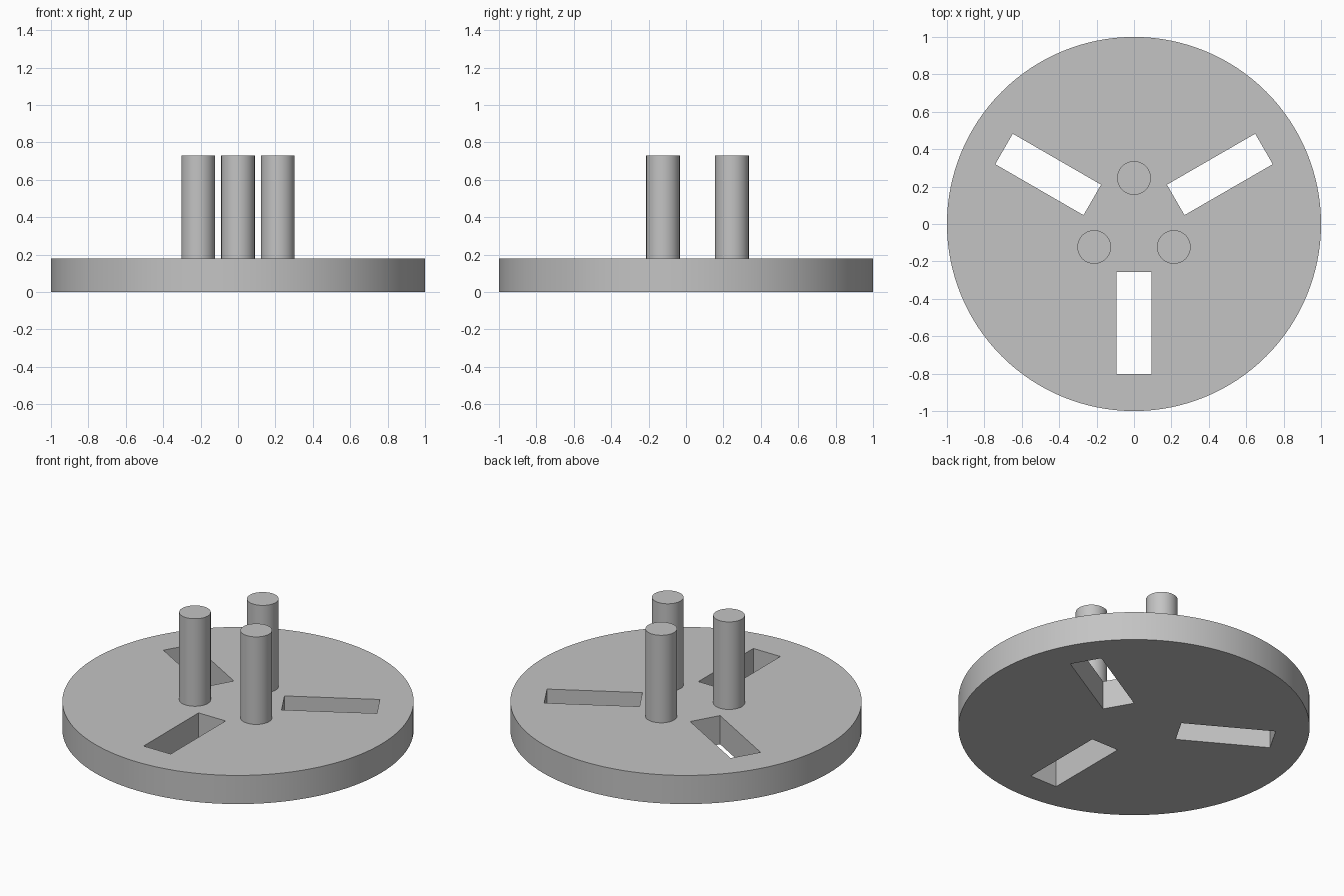
import bpy
from math import sin, cos, pi, radians

cube = bpy.data.objects.get("Cube")
if cube:
    bpy.data.objects.remove(cube, do_unlink=True)

DISC_H, PEG_TOP = 0.18, 0.73
PEG_R, PEG_RING = 0.09, 0.246
SLOT_LEN, SLOT_W, SLOT_RING = 0.545, 0.188, 0.53

# Single grey finish
grey = bpy.data.materials.new("plain_grey")
grey.use_nodes = True
colour = (0.55, 0.55, 0.55, 1)
grey.diffuse_color = colour
grey.node_tree.nodes["Principled BSDF"].inputs["Base Color"].default_value = colour


def cylinder(name, radius, x, y, bottom, top, sides):
    bpy.ops.mesh.primitive_cylinder_add(vertices=sides, radius=radius, depth=top - bottom,
                                        location=(x, y, (bottom + top) / 2))
    obj = bpy.context.object
    obj.name = name
    obj.data.materials.append(grey)
    return obj


def smooth(obj):
    bpy.ops.object.select_all(action='DESELECT')
    obj.select_set(True)
    bpy.context.view_layer.objects.active = obj
    bpy.ops.object.shade_smooth_by_angle(angle=radians(30))


# Round base plate
base = cylinder("base_disc", 1, 0, 0, 0, DISC_H, 128)

# Three radial slots cut right through the plate
for i in range(3):
    a = -pi / 2 + i * 2 * pi / 3
    bpy.ops.mesh.primitive_cube_add(size=1, rotation=(0, 0, a),
                                    location=(SLOT_RING * cos(a), SLOT_RING * sin(a), DISC_H / 2))
    cutter = bpy.context.object
    cutter.name = "slot_cutter"
    cutter.scale = (SLOT_LEN, SLOT_W, DISC_H * 2)
    cutter.hide_render = True
    cut = base.modifiers.new("slot", 'BOOLEAN')
    cut.operation = 'DIFFERENCE'
    cut.solver = 'EXACT'
    cut.object = cutter
    bpy.context.view_layer.objects.active = base
    bpy.ops.object.modifier_apply(modifier=cut.name)
    bpy.data.objects.remove(cutter, do_unlink=True)
smooth(base)

# Three upright pegs, set between the slots
for i, name in enumerate(("back_peg", "right_peg", "left_peg")):
    a = pi / 2 + i * 2 * pi / 3
    smooth(cylinder(name, PEG_R, PEG_RING * cos(a), PEG_RING * sin(a), DISC_H, PEG_TOP, 48))
